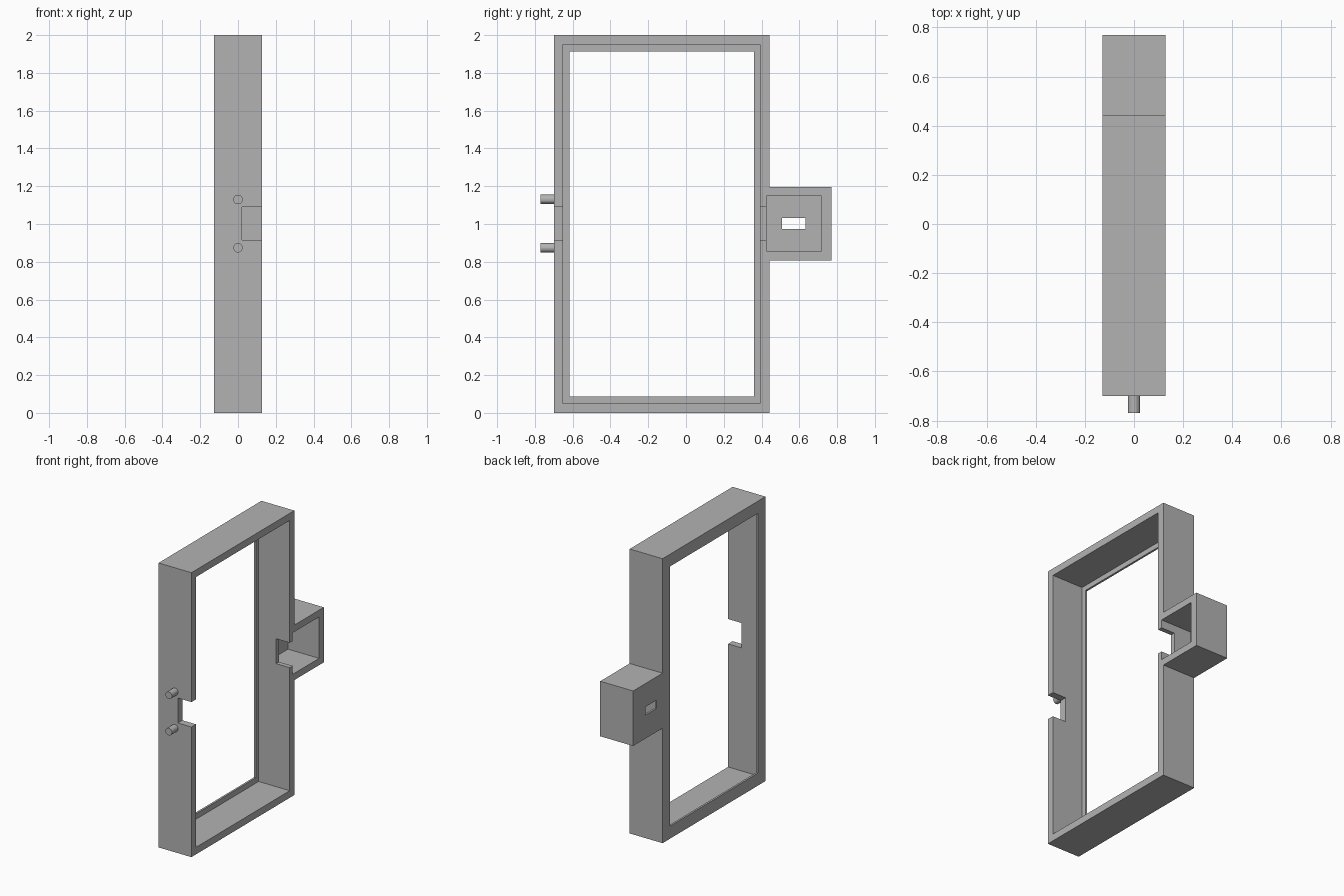
import bpy
import math

cube = bpy.data.objects.get("Cube")
if cube:
    bpy.data.objects.remove(cube, do_unlink=True)

grey = bpy.data.materials.new("plain grey")
grey.use_nodes = True
grey.diffuse_color = (0.45, 0.45, 0.45, 1)
grey.node_tree.nodes["Principled BSDF"].inputs["Base Color"].default_value = grey.diffuse_color

HALF = 0.128          # half depth of the frame along x
FLOOR = -HALF + 0.014  # inner face of the thin rear panel
OUT = 0.3             # cutters reach past the surface


def block(name, x, y, z):
    """Box spanning the given (low, high) ranges."""
    spans = (x, y, z)
    bpy.ops.mesh.primitive_cube_add(size=1, location=[(a + b) / 2 for a, b in spans])
    ob = bpy.context.object
    ob.name = name
    ob.scale = [b - a for a, b in spans]
    bpy.ops.object.transform_apply(location=True, rotation=False, scale=True)
    ob.data.materials.append(grey)
    return ob


def combine(target, other, operation):
    """Apply a boolean and discard the helper."""
    other.hide_render = True
    mod = target.modifiers.new(operation.lower(), 'BOOLEAN')
    mod.operation = operation
    mod.solver = 'EXACT'
    mod.object = other
    bpy.context.view_layer.objects.active = target
    bpy.ops.object.modifier_apply(modifier=mod.name)
    bpy.data.objects.remove(other, do_unlink=True)


# Tall frame with the side housing joined on
frame = block("frame", (-HALF, HALF), (-0.70, 0.443), (0, 2))
housing = block("side_housing", (-HALF, HALF), (0.41, 0.77), (0.808, 1.195))
combine(frame, housing, 'UNION')

# Recess, window, housing pocket, wire notches and slot
cuts = [
    ("recess", (FLOOR, OUT), (-0.65, 0.392), (0.05, 1.95)),
    ("window", (-OUT, OUT), (-0.618, 0.36), (0.088, 1.914)),
    ("housing_pocket", (FLOOR, OUT), (0.425, 0.718), (0.856, 1.147)),
    ("front_notch", (0.022, OUT), (-0.8, -0.63), (0.915, 1.09)),
    ("rear_notch", (0.022, OUT), (0.37, 0.5), (0.915, 1.09)),
    ("housing_slot", (-OUT, OUT), (0.508, 0.632), (0.973, 1.031)),
]
for cut in cuts:
    combine(frame, block(*cut), 'DIFFERENCE')

# Two round pegs on the front wall
for name, z in (("lower_peg", 0.874), ("upper_peg", 1.13)):
    bpy.ops.mesh.primitive_cylinder_add(vertices=20, radius=0.025, depth=0.08,
                                        location=(0, -0.73, z),
                                        rotation=(math.pi / 2, 0, 0))
    peg = bpy.context.object
    peg.name = name
    peg.data.materials.append(grey)
